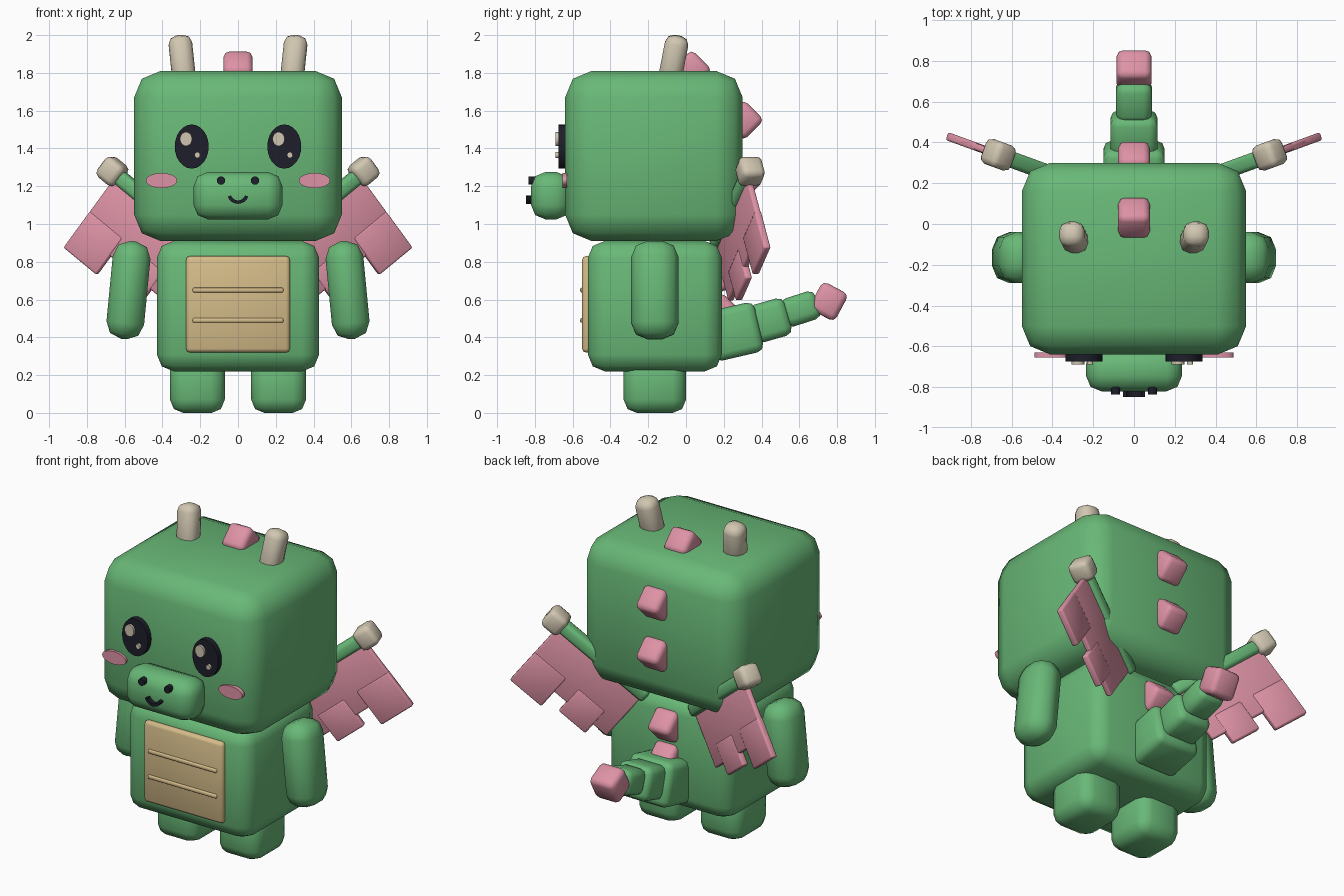
import bpy, bmesh, math
from mathutils import Matrix, Vector

if "Cube" in bpy.data.objects:
    bpy.data.objects.remove(bpy.data.objects["Cube"])


def material(name, rgb):
    m = bpy.data.materials.new(name)
    m.diffuse_color = (*rgb, 1)
    m.use_nodes = True
    m.node_tree.nodes["Principled BSDF"].inputs["Base Color"].default_value = m.diffuse_color
    return m


GREEN = material("green skin", (0.14, 0.48, 0.185))
PINK = material("pink", (0.73, 0.29, 0.38))
TAN = material("belly tan", (0.66, 0.50, 0.25))
CREAM = material("horn cream", (0.64, 0.57, 0.44))
DARK = material("dark", (0.013, 0.013, 0.024))


def finish(name, bm, mat, mirror=False, angle=80):
    bmesh.ops.recalc_face_normals(bm, faces=bm.faces)
    me = bpy.data.meshes.new(name)
    bm.to_mesh(me)
    bm.free()
    me.materials.append(mat)
    ob = bpy.data.objects.new(name, me)
    bpy.context.collection.objects.link(ob)
    bpy.ops.object.select_all(action='DESELECT')
    ob.select_set(True)
    bpy.context.view_layer.objects.active = ob
    bpy.ops.object.shade_smooth_by_angle(angle=math.radians(angle))
    if mirror:
        ob.modifiers.new("mirror", 'MIRROR').use_mirror_merge = False
    return ob


def box(name, center, size, mat, bevel, rot=None, mirror=False):
    """Rounded box, optionally rotated and mirrored across x = 0."""
    bm = bmesh.new()
    bmesh.ops.create_cube(bm, size=1)
    bmesh.ops.scale(bm, vec=size, verts=bm.verts)
    bmesh.ops.bevel(bm, geom=bm.edges[:], offset=bevel, segments=2,
                    profile=0.5, affect='EDGES', clamp_overlap=True)
    m = Matrix.Translation(center) @ (rot.to_4x4() if rot else Matrix())
    bmesh.ops.transform(bm, matrix=m, verts=bm.verts)
    return finish(name, bm, mat, mirror)


def disc(name, x, z, rx, rz, y0, y1, mat, mirror=False):
    """Elliptical disc facing the front."""
    bm = bmesh.new()
    bmesh.ops.create_cone(bm, cap_ends=True, segments=24, radius1=1, radius2=1, depth=1)
    m = (Matrix.Translation((x, (y0 + y1) / 2, z))
         @ Matrix.Diagonal((rx, abs(y1 - y0), rz, 1)) @ Matrix.Rotation(math.pi / 2, 4, 'X'))
    bmesh.ops.transform(bm, matrix=m, verts=bm.verts)
    return finish(name, bm, mat, mirror, 40)


def rot(axis, deg):
    return Matrix.Rotation(math.radians(deg), 3, axis)


# Main masses
box("head", (0, -0.17, 1.36), (1.10, 0.94, 0.90), GREEN, 0.14)
box("body", (0, -0.165, 0.565), (0.86, 0.71, 0.69), GREEN, 0.09)
box("leg", (0.215, -0.165, 0.15), (0.29, 0.33, 0.30), GREEN, 0.07, mirror=True)
box("arm", (0.58, -0.165, 0.65), (0.20, 0.25, 0.52), GREEN, 0.085, rot('Y', -5.5), True)

# Belly plate with two ridges
box("belly_plate", (0, -0.525, 0.575), (0.55, 0.05, 0.51), TAN, 0.02)
for i, z in enumerate((0.65, 0.49)):
    box(f"belly_ridge_{i}", (0, -0.55, z), (0.48, 0.02, 0.025), TAN, 0.008)

# Face
box("snout", (0, -0.715, 1.15), (0.47, 0.21, 0.25), GREEN, 0.075)
disc("nostril", 0.09, 1.23, 0.022, 0.022, -0.80, -0.835, DARK, True)
disc("eye", 0.245, 1.41, 0.09, 0.117, -0.63, -0.675, DARK, True)
disc("cheek", 0.405, 1.23, 0.083, 0.04, -0.63, -0.655, PINK, True)
for i, x in enumerate((-0.245, 0.245)):
    disc(f"eye_glint_large_{i}", x - 0.03, 1.45, 0.032, 0.037, -0.67, -0.69, CREAM)
    disc(f"eye_glint_small_{i}", x + 0.03, 1.365, 0.015, 0.016, -0.67, -0.69, CREAM)

# Smile: extruded arc
bm = bmesh.new()
rings = []
for i in range(13):
    a = math.radians(200 + 140 * i / 12)
    rings.append([bm.verts.new((r * math.cos(a), y, 1.165 + r * math.sin(a)))
                  for r, y in ((0.04, -0.80), (0.058, -0.80), (0.058, -0.848), (0.04, -0.848))])
for a, b in zip(rings, rings[1:]):
    for k in range(4):
        bm.faces.new((a[k], a[(k + 1) % 4], b[(k + 1) % 4], b[k]))
bm.faces.new(rings[0])
bm.faces.new(rings[-1])
finish("smile", bm, DARK, angle=40)

# Horns lean outwards and back
box("horn", (0.295, -0.068, 1.86), (0.125, 0.125, 0.28), CREAM, 0.045,
    rot('X', -11) @ rot('Y', 6), True)

# Spikes along the head and back: cubes standing on edge
for i, (y, z) in enumerate(((0.03, 1.815), (0.305, 1.55), (0.305, 1.23),
                            (0.19, 0.74), (0.19, 0.53))):
    box(f"back_spike_{i}", (0, y, z), (0.155, 0.155, 0.155), PINK, 0.03, rot('X', 45))

# Tail tapering upwards
for i, (y, z, size, tilt) in enumerate((
        (0.255, 0.43, (0.30, 0.27, 0.27), 13),
        (0.445, 0.49, (0.23, 0.20, 0.205), 16),
        (0.605, 0.55, (0.175, 0.20, 0.155), 18))):
    box(f"tail_segment_{i}", (0, y, z), size, GREEN, 0.04, rot('X', tilt))
box("tail_tip", (0, 0.755, 0.59), (0.17, 0.155, 0.165), PINK, 0.03, rot('X', -28))

# Wings: t runs down the strut from the tip, q runs across the membrane
out = Vector((math.cos(math.radians(20)), math.sin(math.radians(20)), 0))
up = Vector((0, 0, 1))
along = -0.79 * out - 0.613 * up
across = 0.613 * out - 0.79 * up
basis = Matrix((along, across.cross(along), across)).transposed()
tip = Vector((0.667, 0.34, 1.28))


def wing_part(name, t0, t1, q0, q1, thick, mat, bevel):
    center = tip + along * (t0 + t1) / 2 + across * (q0 + q1) / 2
    box(name, center, (t1 - t0, thick, q1 - q0), mat, bevel, basis, True)


wing_part("wing_strut", 0, 0.68, -0.04, 0.04, 0.08, GREEN, 0.022)
wing_part("wing_knob", -0.06, 0.065, -0.065, 0.065, 0.13, CREAM, 0.03)
wing_part("wing_membrane", 0.035, 0.66, 0, 0.36, 0.034, PINK, 0.01)
wing_part("wing_outer_lobe", 0.035, 0.27, 0.24, 0.485, 0.04, PINK, 0.01)
wing_part("wing_inner_lobe", 0.36, 0.56, 0.24, 0.435, 0.04, PINK, 0.01)
